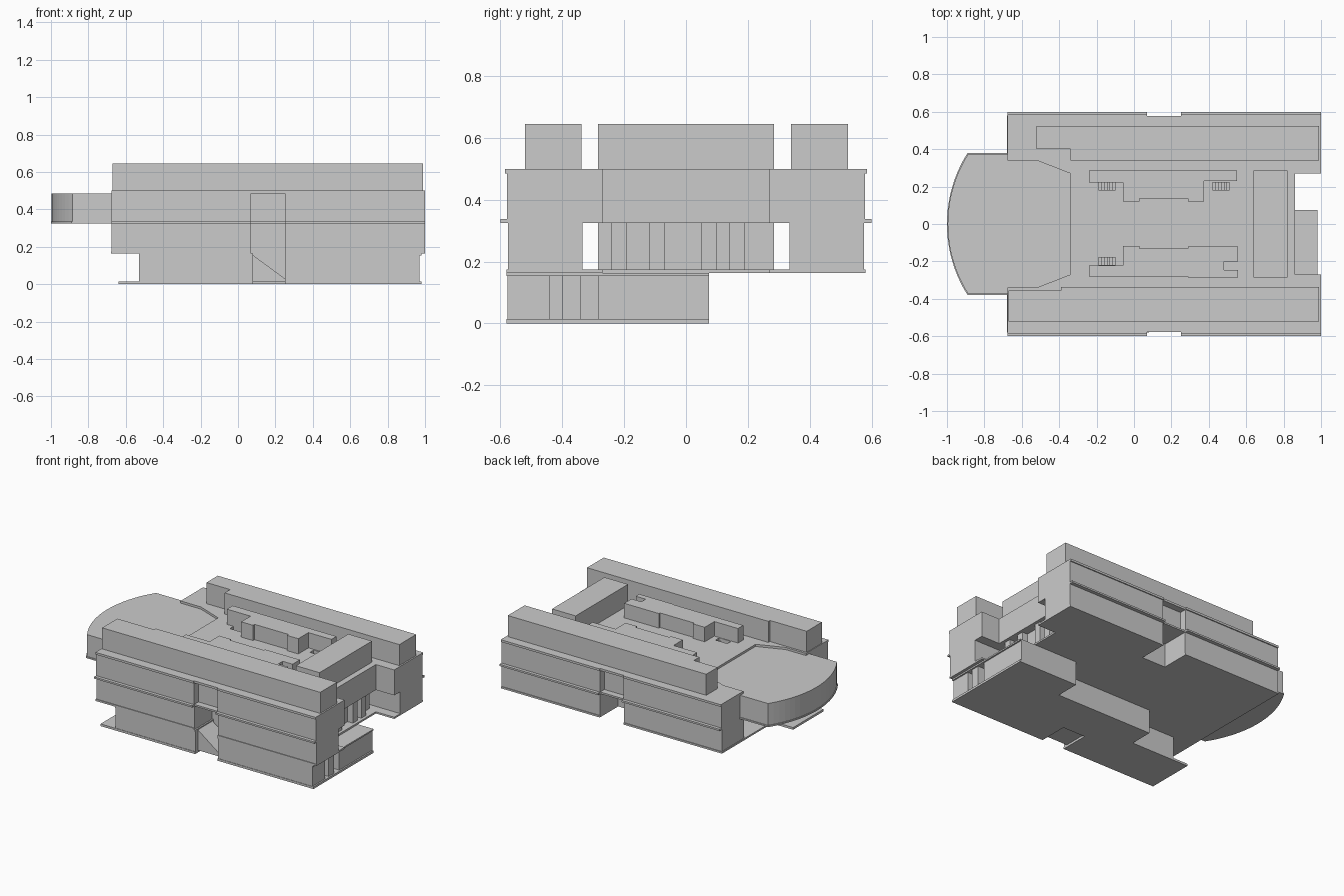
import bpy, bmesh, math

if "Cube" in bpy.data.objects:
    bpy.data.objects.remove(bpy.data.objects["Cube"])


def prism(name, pts, z0, z1):
    """Extrude a plan outline from z0 to z1."""
    bm = bmesh.new()
    f = bm.faces.new([bm.verts.new((x, y, z0)) for x, y in pts])
    ext = bmesh.ops.extrude_face_region(bm, geom=[f])
    for v in ext["geom"]:
        if isinstance(v, bmesh.types.BMVert):
            v.co.z = z1
    bmesh.ops.recalc_face_normals(bm, faces=bm.faces)
    me = bpy.data.meshes.new(name)
    bm.to_mesh(me)
    bm.free()
    ob = bpy.data.objects.new(name, me)
    bpy.context.collection.objects.link(ob)
    return ob


def box(name, x0, x1, y0, y1, z0, z1):
    return prism(name, [(x0, y0), (x1, y0), (x1, y1), (x0, y1)], z0, z1)


def mirror_y(half):
    """Close a y<0 half outline (listed left to right) with its mirror image."""
    return half + [(x, -y) for x, y in reversed(half)]


def floor_outline(edge, notch, right=1.0, left=-0.675, hexagon=False):
    """U-shaped storey with facade notches and an open court at the right."""
    half = [(left, -edge), (0.07, -edge), (0.07, -notch), (0.25, -notch),
            (0.25, -edge), (right, -edge), (right, -0.27), (0.86, -0.27)]
    if hexagon:
        half = [(-0.34, -0.27), (-0.52, -0.34), (left, -0.34)] + half
    return mirror_y(half)


# ground floor
def ground_outline(left, front, right, teeth=()):
    return ([(left, front), (0.08, front), (0.08, -0.38), (0.25, -0.38),
             (0.25, front), (right, front)] + list(teeth) +
            [(right, 0.075), (0.53, 0.075), (0.53, -0.09), (-0.2, -0.09),
             (-0.2, -0.25), (left, -0.25)])


colonnade = [(0.97, -0.44), (0.91, -0.44), (0.91, -0.4), (0.97, -0.4),
             (0.97, -0.34), (0.91, -0.34), (0.91, -0.285), (0.97, -0.285)]
prism("ground_slab", ground_outline(-0.64, -0.58, 0.98), 0, 0.015)
prism("ground_floor_walls", ground_outline(-0.53, -0.577, 0.97, colonnade), 0.015, 0.153)
prism("terrace_slab", ground_outline(-0.53, -0.58, 0.98), 0.153, 0.163)

# entrance ramp in the front notch
ramp = prism("entrance_ramp", [(0.08, 0.015), (0.25, 0.015), (0.25, 0.03), (0.08, 0.155)], 0.39, 0.55)
ramp.rotation_euler = (math.radians(90), 0, 0)

# first storey: two wings and a core separated by open corridors
prism("first_storey_slab", floor_outline(0.58, 0.38, left=-0.68), 0.163, 0.175)
for side, name in ((-1, "front"), (1, "back")):
    pts = [(-0.675, 0.335), (1, 0.335), (1, 0.575), (0.25, 0.575), (0.25, 0.38),
           (0.07, 0.38), (0.07, 0.575), (-0.675, 0.575)]
    prism(name + "_wing_first_storey", [(x, side * y) for x, y in pts], 0.175, 0.325)
box("first_storey_core", -0.34, 0.8, -0.285, 0.285, 0.175, 0.325)
for i, y in enumerate((-0.21, -0.09, 0.08, 0.17)):
    box(f"core_pier_{i}", 0.8, 0.84, y - 0.03, y + 0.02, 0.175, 0.325)

# second storey with projecting slab and roof plate
slab = prism("second_storey_slab", floor_outline(0.6, 0.575), 0.325, 0.337)
body = prism("second_storey_walls", floor_outline(0.578, 0.53), 0.337, 0.485)
roof = prism("roof_plate", floor_outline(0.585, 0.577, hexagon=True), 0.485, 0.5)


# rounded hall on the left
def hall_outline(w, tip):
    s = 0.11
    r = (w * w + s * s) / (2 * s)
    a = math.asin(w / r)
    arc = [(tip + r - r * math.cos(t), r * math.sin(t))
           for t in (a - 2 * a * i / 20 for i in range(21))]
    return arc + [(-0.6, -w), (-0.6, w)]


prism("rounded_hall_slab", hall_outline(0.38, -1.0), 0.325, 0.335)
prism("rounded_hall", hall_outline(0.375, -0.996), 0.335, 0.485)

# top storey bars
prism("front_top_bar", [(-0.67, -0.52), (0.99, -0.52), (0.99, -0.338), (-0.39, -0.338),
                        (-0.39, -0.355), (-0.67, -0.355)], 0.5, 0.645)
prism("back_top_bar", [(-0.52, 0.523), (0.99, 0.523), (0.99, 0.34), (-0.34, 0.34),
                       (-0.34, 0.4), (-0.52, 0.4)], 0.5, 0.645)
box("cross_bar", 0.64, 0.82, -0.285, 0.285, 0.5, 0.645)

# lower roof pavilions
prism("back_pavilion", [(-0.24, 0.285), (-0.24, 0.222), (-0.06, 0.222), (-0.06, 0.12),
                        (0.03, 0.12), (0.03, 0.137), (0.29, 0.137), (0.29, 0.12),
                        (0.375, 0.12), (0.375, 0.23), (0.55, 0.23), (0.55, 0.285)], 0.5, 0.605)
prism("front_pavilion", [(-0.24, -0.28), (-0.24, -0.222), (-0.06, -0.222), (-0.06, -0.118),
                         (0.03, -0.118), (0.03, -0.132), (0.29, -0.132), (0.29, -0.12),
                         (0.555, -0.12), (0.555, -0.2), (0.48, -0.2), (0.48, -0.247),
                         (0.555, -0.247), (0.555, -0.285), (0.29, -0.285), (0.29, -0.28)], 0.5, 0.6)

# stair wells cut through the roof, with steps inside
for i, (x, y) in enumerate(((-0.19, 0.182), (0.42, 0.182), (-0.19, -0.218))):
    cutter = box(f"stair_well_cutter_{i}", x, x + 0.09, y, y + 0.04, 0.36, 0.55)
    cutter.hide_render = True
    cutter.display_type = "WIRE"
    for target in (body, roof):
        m = target.modifiers.new("stair_well", "BOOLEAN")
        m.operation = "DIFFERENCE"
        m.solver = "EXACT"
        m.object = cutter
    for k in range(6):
        box(f"stair_{i}_step_{k}", x + k * 0.015, x + (k + 1) * 0.015,
            y, y + 0.04, 0.36, 0.38 + k * 0.02)
